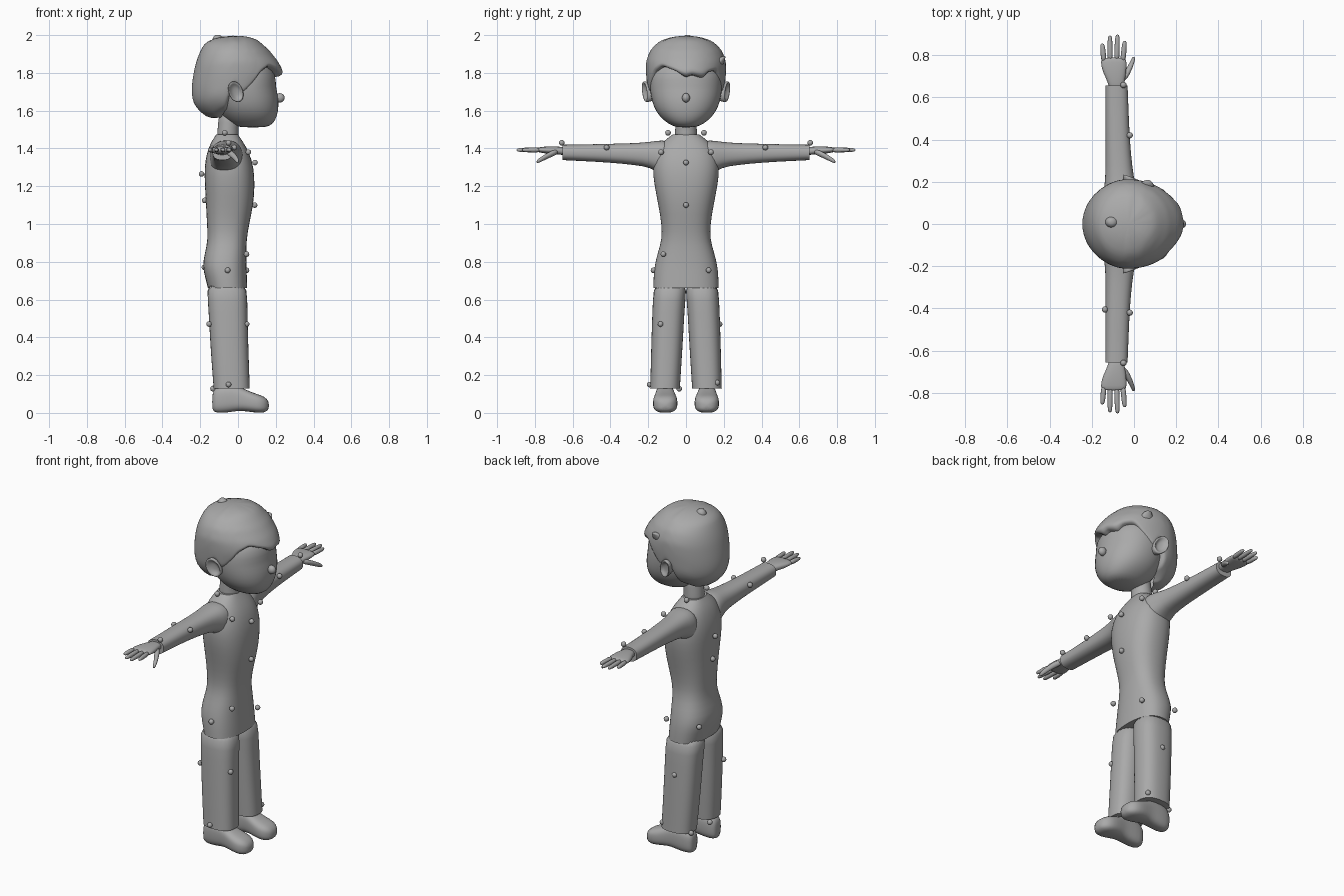
import bpy, bmesh
from math import sin, cos, radians, copysign

cube = bpy.data.objects.get("Cube")
if cube:
    bpy.data.objects.remove(cube)


def material(name, v):
    m = bpy.data.materials.new(name)
    m.use_nodes = True
    m.diffuse_color = (v, v, v, 1)
    m.node_tree.nodes["Principled BSDF"].inputs["Base Color"].default_value = (v, v, v, 1)
    return m


clay = material("clay grey", 0.40)
SIDES = 24
PLACE = {"x": lambda t, u, v: (t, u, v),
         "y": lambda t, u, v: (u, t, v),
         "z": lambda t, u, v: (u, v, t)}


def finish(name, bm, mirror=False, subdiv=1):
    bmesh.ops.recalc_face_normals(bm, faces=bm.faces)
    for f in bm.faces:
        f.smooth = True
    me = bpy.data.meshes.new(name)
    bm.to_mesh(me)
    bm.free()
    me.materials.append(clay)
    ob = bpy.data.objects.new(name, me)
    bpy.context.collection.objects.link(ob)
    if mirror:
        mod = ob.modifiers.new("mirror", "MIRROR")
        mod.use_axis = (False, True, False)
        mod.use_mirror_merge = False
    if subdiv:
        ob.modifiers.new("smooth", "SUBSURF").levels = subdiv
        ob.modifiers["smooth"].render_levels = subdiv
    return ob


def bridge(bm, rows):
    for a, b in zip(rows, rows[1:]):
        n = len(a)
        for i in range(n):
            bm.faces.new((a[i], a[(i + 1) % n], b[(i + 1) % n], b[i]))


def loft(name, axis, rings, power=2.0, mirror=False, sides=SIDES, crisp=()):
    """Skin rounded sections (t, u_min, u_max, v_min, v_max) along an axis."""
    bm = bmesh.new()
    crease = bm.edges.layers.float.new("crease_edge")
    rows = []
    for t, u0, u1, v0, v1 in rings:
        row = []
        for i in range(sides):
            a = radians(360 * i / sides)
            c, s = (copysign(abs(k) ** (2 / power), k) for k in (cos(a), sin(a)))
            row.append(bm.verts.new(PLACE[axis](
                t, (u0 + u1) / 2 + c * (u1 - u0) / 2, (v0 + v1) / 2 + s * (v1 - v0) / 2)))
        rows.append(row)
    bridge(bm, rows)
    for end in (0, -1):
        cap = bm.faces.new(rows[end])
        if end in crisp:
            for e in cap.edges:
                e[crease] = 1
                e.smooth = False
    return finish(name, bm, mirror)


def sym(rows):
    return [(z, b, f, -w, w) for z, b, f, w in rows]


def lerp(table, k):
    for a, b in zip(table, table[1:]):
        if k <= b[0]:
            f = max(0, (k - a[0]) / (b[0] - a[0]))
            return [p + (q - p) * f for p, q in zip(a, b)]
    return list(table[-1])


def ball(name, loc, size, mirror=False, seg=16):
    bm = bmesh.new()
    bmesh.ops.create_uvsphere(bm, u_segments=seg, v_segments=seg // 2, radius=1)
    for v in bm.verts:
        v.co = [c * s + p for c, s, p in zip(v.co, size, loc)]
    return finish(name, bm, mirror, 0)


# Clothing
loft("torso", "z", sym([
    (.66, -.16, .05, .174), (.72, -.175, .048, .173), (.78, -.19, .045, .168),
    (.85, -.175, .045, .15), (.92, -.16, .046, .128), (1.0, -.165, .06, .13),
    (1.1, -.17, .082, .147), (1.2, -.176, .09, .168), (1.3, -.18, .085, .18),
    (1.38, -.165, .06, .165), (1.43, -.145, .03, .13), (1.46, -.125, .01, .09),
    (1.475, -.115, .0, .07)]), 2.4, crisp=(0, -1))
loft("trouser_leg", "z", [
    (.13, -.13, .063, .032, .19), (.16, -.132, .062, .03, .189),
    (.3, -.143, .057, .021, .186), (.47, -.153, .052, .011, .181),
    (.6, -.16, .05, .004, .176), (.7, -.17, .046, -.01, .17)],
    2.5, True, crisp=(0,))
loft("sleeve", "y", [
    (.06, -.15, .03, 1.22, 1.44), (.13, -.15, .03, 1.26, 1.445),
    (.19, -.138, .005, 1.3, 1.435), (.27, -.135, -.008, 1.312, 1.428),
    (.4, -.135, -.02, 1.325, 1.425), (.55, -.135, -.026, 1.333, 1.421),
    (.655, -.135, -.03, 1.338, 1.42)], 2.4, True, crisp=(-1,))

# Shoes
loft("shoe", "x", [
    (-.137, .085, .135, .015, .1), (-.122, .066, .154, .0, .138),
    (-.06, .06, .162, 0, .15), (0, .06, .162, .012, .145),
    (.045, .05, .17, .008, .12), (.1, .042, .178, 0, .1),
    (.14, .052, .168, 0, .088), (.165, .085, .135, .018, .06)], 2.8, True)

# Hands
loft("palm", "y", [
    (.62, -.115, -.05, 1.36, 1.405), (.67, -.122, -.045, 1.368, 1.41),
    (.72, -.15, -.035, 1.37, 1.412), (.77, -.16, -.034, 1.377, 1.408),
    (.79, -.152, -.04, 1.382, 1.404)], 2.6, True, 16)
for label, base, x, tip in (("little", -.142, -.15, .855), ("ring", -.113, -.114, .893),
                            ("middle", -.082, -.078, .898), ("index", -.053, -.044, .868)):
    rings = []
    for f, r in ((0, .014), (.5, .0135), (.9, .0115), (1, .006)):
        cx = base + (x - base) * f
        rings.append((.765 + (tip - .765) * f, cx - r, cx + r, 1.392 - r, 1.392 + r))
    loft(label + "_finger", "y", rings, 2, True, 10)
loft("thumb", "y", [
    (.675, -.075, -.04, 1.37, 1.4), (.71, -.055, -.018, 1.355, 1.39),
    (.75, -.028, -.002, 1.337, 1.368), (.78, -.014, .007, 1.322, 1.348),
    (.792, -.007, .004, 1.322, 1.336)], 2, True, 10)

# Head
loft("neck", "z", sym([(1.43, -.115, .01, .062), (1.49, -.11, 0, .058),
                       (1.53, -.105, .005, .056), (1.62, -.1, .03, .06)]))
loft("face", "z", sym([
    (1.51, .01, .15, .05), (1.53, -.04, .188, .095), (1.57, -.085, .208, .142),
    (1.62, -.12, .217, .174), (1.68, -.14, .214, .188), (1.73, -.15, .2, .194),
    (1.79, -.15, .204, .192), (1.88, -.15, .15, .165)]), 2.15)
ball("nose", (.222, 0, 1.668), (.025, .021, .025))

# Ears: a rim with a shallow hollow
bm = bmesh.new()
ear_rows = []
for out, k in ((.16, .75), (.195, .9), (.218, 1), (.222, .82), (.207, .6), (.202, .25)):
    row = []
    for i in range(20):
        a = radians(18 * i)
        du, dz = .042 * k * cos(a), .058 * k * sin(a)
        row.append(bm.verts.new((-.012 + du - .2 * dz, out - .35 * du + .12 * dz, 1.7 + dz)))
    ear_rows.append(row)
bridge(bm, ear_rows)
bm.faces.new(ear_rows[-1])
finish("ear", bm, True)

# Hair: sections by height, and a hairline by angle from the face
SECTIONS = [(1.55, -.15, .0, .09), (1.58, -.195, .05, .13), (1.62, -.228, .1, .175),
            (1.68, -.247, .16, .2), (1.75, -.243, .215, .208), (1.8, -.235, .243, .212),
            (1.86, -.222, .213, .212), (1.92, -.198, .165, .19), (1.965, -.172, .115, .145),
            (1.988, -.14, .08, .1), (1.997, -.08, .03, .045)]
HAIRLINE = [(-180, 1.56), (-130, 1.565), (-100, 1.61), (-92, 1.72), (-84, 1.74),
            (-75, 1.68), (-68, 1.7), (-55, 1.8), (-38, 1.835), (-15, 1.805), (2, 1.768),
            (7, 1.79), (28, 1.765), (34, 1.8), (52, 1.81), (68, 1.7), (75, 1.68),
            (84, 1.74), (92, 1.72), (100, 1.61), (130, 1.565), (180, 1.56)]


def hair_point(deg, z, k=1.0):
    _, back, front, half = lerp(SECTIONS, z)
    a = radians(deg)
    r = front + .03 if cos(a) > 0 else -.03 - back
    return (-.03 + r * cos(a) * k, half * sin(a) * k, z)


bm = bmesh.new()
angles = [-180 + 5 * i for i in range(72)]
edge = [lerp(HAIRLINE, d)[1] for d in angles]
rows = [[bm.verts.new(hair_point(d, e, .62)) for d, e in zip(angles, edge)]]
for i in range(13):
    f = (i / 12) ** .8
    rows.append([bm.verts.new(hair_point(d, e + (1.997 - e) * f))
                 for d, e in zip(angles, edge)])
bridge(bm, rows)
bm.faces.new(rows[-1])
finish("hair", bm)

# Loose locks on the left temple and crown
loft("temple_lock", "z", [(1.83, .0, .1, .13, .2), (1.87, .02, .1, .15, .205),
                          (1.89, .05, .08, .195, .215)], sides=10)
loft("crown_lock", "z", [(1.96, -.15, -.06, -.03, .05), (1.995, -.13, -.08, -.015, .03),
                         (2.002, -.12, -.1, 0, .02)], sides=10)

# Small round markers on the clothing
R = .015
PAIRS = [("collar", -.07, .095, 1.483), ("chest", .055, .132, 1.38),
         ("elbow", -.02, .42, 1.405), ("cuff", -.05, .658, 1.43)]
SINGLES = [("breast", .09, 0, 1.325), ("belly", .088, 0, 1.1), ("upper_back", -.193, 0, 1.265),
           ("mid_back", -.176, 0, 1.125), ("right_waist", .045, -.12, .84),
           ("right_hip", -.055, -.172, .755), ("left_hip", .045, .12, .755),
           ("left_seat", -.178, .13, .77), ("right_thigh", .046, -.135, .47),
           ("left_knee", -.05, .178, .47), ("right_calf", -.153, -.135, .47),
           ("left_hem", .04, .165, .16), ("right_hem", -.05, -.193, .15),
           ("left_heel", -.13, .137, .13), ("right_heel", -.132, -.036, .128),
           ("right_elbow_back", -.138, -.405, 1.4)]
for group, mirrored in ((PAIRS, True), (SINGLES, False)):
    for label, *loc in group:
        ball(label + "_marker", loc, (R, R, R), mirrored, 12)
